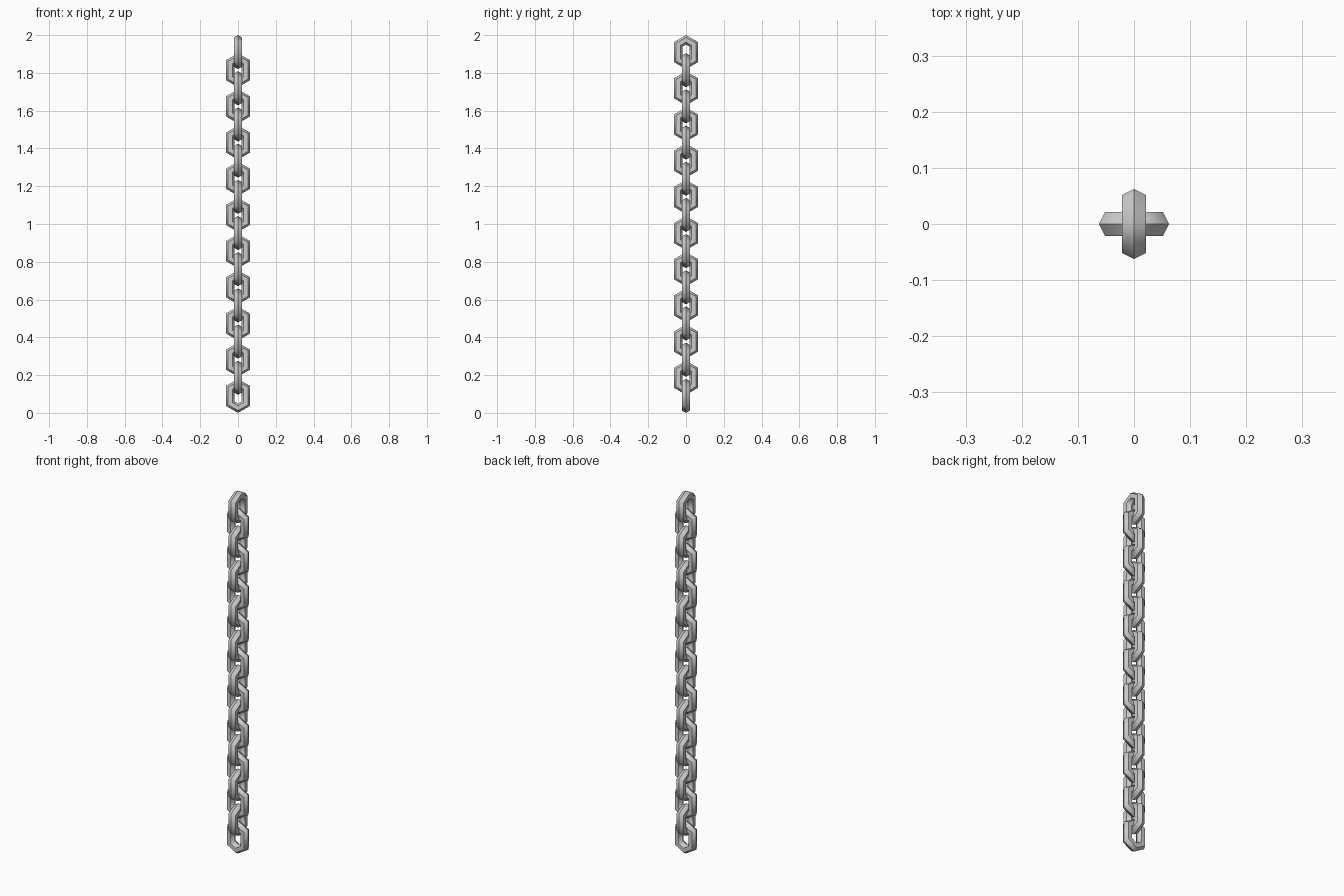
import bpy, bmesh
from math import sin, cos, pi

if "Cube" in bpy.data.objects:
    bpy.data.objects.remove(bpy.data.objects["Cube"])

COUNT = 20              # links in the chain
LENGTH = 0.18           # outer height of one link
PITCH = (2.0 - LENGTH) / (COUNT - 1)
MAJOR, MINOR = 0.0472, 0.025
STRETCH = LENGTH / 2 - MAJOR - MINOR   # half length of the straight sides
N = 6                   # sides of the bar cross-section


def link_mesh():
    """Six-sided ring in the xz plane, split at the middle and stretched upright."""
    bm = bmesh.new()
    rings = []
    for i in range(6):
        a = pi / 6 + i * pi / 3
        off = STRETCH if sin(a) > 0 else -STRETCH
        ring = []
        for j in range(N):
            b = j * 2 * pi / N
            r = MAJOR + MINOR * cos(b)
            ring.append(bm.verts.new((r * cos(a), MINOR * sin(b), r * sin(a) + off)))
        rings.append(ring)
    for i in range(6):
        p, q = rings[i], rings[(i + 1) % 6]
        for j in range(N):
            k = (j + 1) % N
            f = bm.faces.new((p[j], q[j], q[k], p[k]))
            f.smooth = True
    # the long edges of the bar stay crisp
    for i in range(6):
        for j in range(N):
            e = bm.edges.get((rings[i][j], rings[(i + 1) % 6][j]))
            e.smooth = False
    bmesh.ops.recalc_face_normals(bm, faces=bm.faces)
    me = bpy.data.meshes.new("chain_link")
    bm.to_mesh(me)
    bm.free()
    return me


# chain: every second link is turned a quarter turn
mesh = link_mesh()
for n in range(COUNT):
    ob = bpy.data.objects.new(f"chain_link_{n + 1:02d}", mesh)
    ob.location = (0, 0, LENGTH / 2 + n * PITCH)
    ob.rotation_euler = (0, 0, pi / 2 if n % 2 else 0)
    bpy.context.collection.objects.link(ob)
